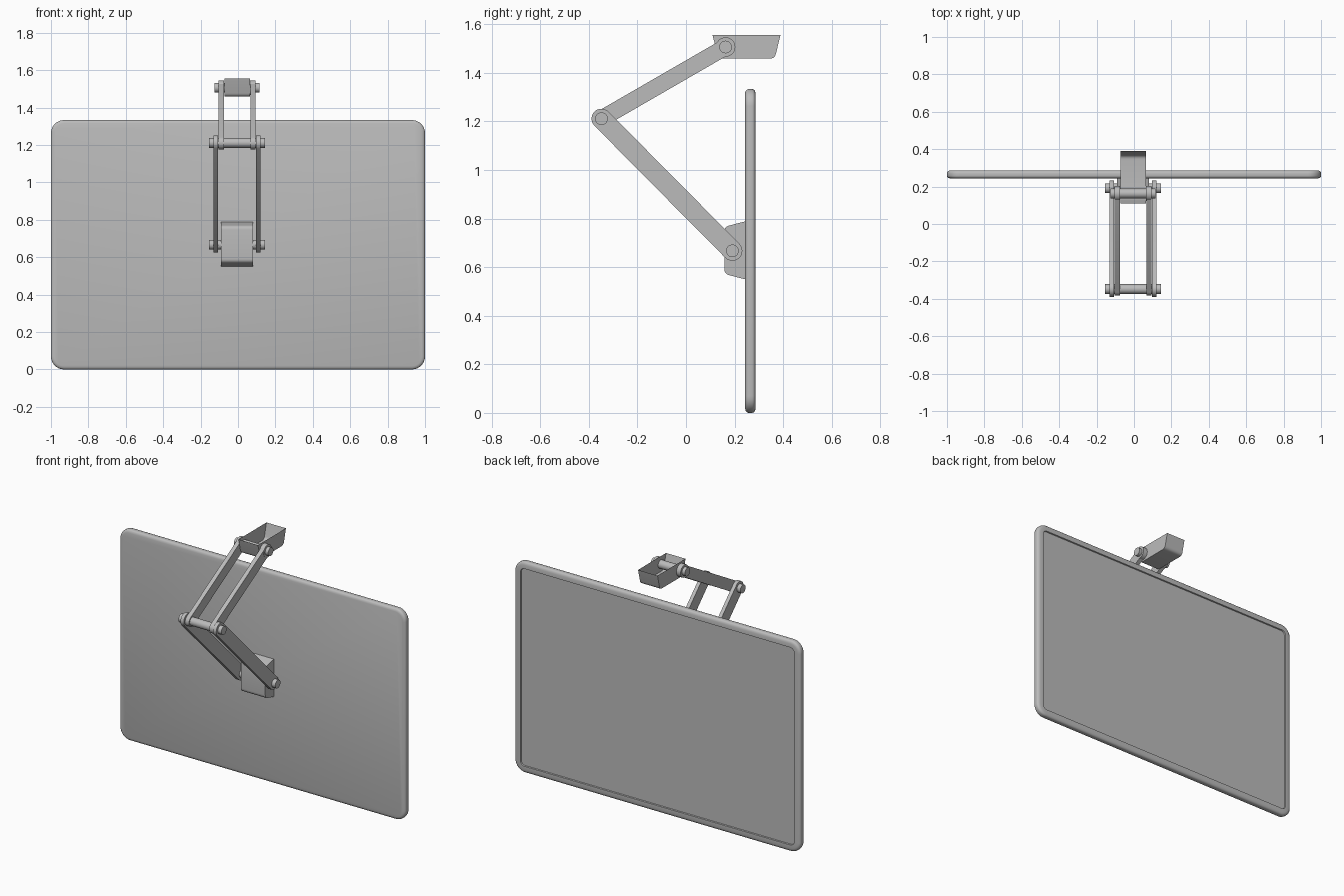
import bpy, bmesh, math
from mathutils import Vector

if "Cube" in bpy.data.objects:
    bpy.data.objects.remove(bpy.data.objects["Cube"])

grey = bpy.data.materials.new("plain grey")
grey.use_nodes = True
COLOUR = (0.5, 0.5, 0.5, 1)
grey.diffuse_color = COLOUR
grey.node_tree.nodes["Principled BSDF"].inputs["Base Color"].default_value = COLOUR

CX = -0.005                                  # centre plane of the arm
ELBOW, MOUNT, TOP = (-0.348, 1.211), (0.191, 0.667), (0.163, 1.506)


def finish(bm, name, recalc=True):
    if recalc:
        bmesh.ops.recalc_face_normals(bm, faces=bm.faces)
    mesh = bpy.data.meshes.new(name)
    bm.to_mesh(mesh)
    bm.free()
    obj = bpy.data.objects.new(name, mesh)
    bpy.context.collection.objects.link(obj)
    mesh.materials.append(grey)
    bpy.ops.object.select_all(action='DESELECT')
    bpy.context.view_layer.objects.active = obj
    obj.select_set(True)
    bpy.ops.object.shade_smooth_by_angle(angle=math.radians(35))
    return obj


def bridge(bm, a, b):
    for i in range(len(a)):
        j = (i + 1) % len(a)
        bm.faces.new((a[i], a[j], b[j], b[i]))


def extrude_x(name, outline, x0, x1, open_edge=False):
    """Extrude a (y, z) outline along x; open_edge leaves out the closing side."""
    bm = bmesh.new()
    a, b = [[bm.verts.new((x, y, z)) for y, z in outline] for x in (x0, x1)]
    bm.faces.new(a)
    bm.faces.new(b[::-1])
    for i in range(len(a) - (1 if open_edge else 0)):
        j = (i + 1) % len(a)
        bm.faces.new((a[i], a[j], b[j], b[i]))
    return finish(bm, name)


def arc(centre, radius, start, sweep, steps=12):
    return [(centre[0] + radius * math.cos(start + sweep * i / steps),
             centre[1] + radius * math.sin(start + sweep * i / steps))
            for i in range(steps + 1)]


def disc(centre, radius):
    return arc(centre, radius, 0, math.tau, 32)[:-1]


def capsule(p, q, radius):
    a = math.atan2(q[1] - p[1], q[0] - p[0])
    return (arc(p, radius, a + math.pi / 2, math.pi)
            + arc(q, radius, a - math.pi / 2, math.pi))


def rounded(points, radius, steps=5):
    """Round the inner corners of an open outline."""
    out = [points[0]]
    for k in range(1, len(points) - 1):
        p, c, n = (Vector(points[k + d]) for d in (-1, 0, 1))
        s, e = c + (p - c).normalized() * radius, c + (n - c).normalized() * radius
        for i in range(steps + 1):
            t = i / steps
            out.append(tuple(s * (1 - t) ** 2 + c * 2 * t * (1 - t) + e * t * t))
    return out + [points[-1]]


# Display panel: stacked rounded rectangles with a recessed screen at the back
def panel_ring(bm, inset, y, height=1.333, corner=0.07):
    r = max(corner - inset, 0.025)
    w, h = 1 - inset - r, height / 2 - inset - r
    ring = []
    for k, (sx, sz) in enumerate(((1, 1), (-1, 1), (-1, -1), (1, -1))):
        for x, z in arc((sx * w, height / 2 + sz * h), r, k * math.pi / 2, math.pi / 2, 8):
            ring.append(bm.verts.new((x, y, z)))
    return ring


Y0, Y1 = 0.243, 0.287
bm = bmesh.new()
rings = [panel_ring(bm, inset, y) for inset, y in (
    (0.018, Y0), (0.008, Y0 + 0.003), (0.002, Y0 + 0.008), (0, Y0 + 0.014),
    (0, Y1 - 0.014), (0.002, Y1 - 0.008), (0.008, Y1 - 0.003), (0.018, Y1),
    (0.042, Y1), (0.044, Y1 - 0.008))]
for a, b in zip(rings, rings[1:]):
    bridge(bm, a, b)
bm.faces.new(rings[0])
bm.faces.new(rings[-1])
finish(bm, "display_panel")

# Brackets: hollow trays, the lower one against the panel, the upper one open on top
extrude_x("panel_bracket", rounded([(Y0, 0.788), (0.158, 0.766), (0.158, 0.572), (Y0, 0.55)], 0.02),
          CX - 0.085, CX + 0.085, open_edge=True)
extrude_x("top_bracket", rounded([(0.109, 1.555), (0.135, 1.458), (0.365, 1.458), (0.389, 1.555)], 0.02),
          CX - 0.068, CX + 0.068, open_edge=True)

# Arms, one pair for each section
for side, s in (("left", 1), ("right", -1)):
    extrude_x("lower_arm_" + side, capsule(ELBOW, MOUNT, 0.041), CX + s * 0.102, CX + s * 0.125)
    extrude_x("upper_arm_" + side, capsule(ELBOW, TOP, 0.034), CX + s * 0.071, CX + s * 0.098)
    extrude_x("upper_arm_end_" + side, disc(TOP, 0.04), CX + s * 0.07, CX + s * 0.099)

# Hinge pins
for name, centre, half in (("elbow_pin", ELBOW, 0.15), ("mount_pin", MOUNT, 0.15), ("top_pin", TOP, 0.12)):
    extrude_x(name, disc(centre, 0.026), CX - half, CX + half)
